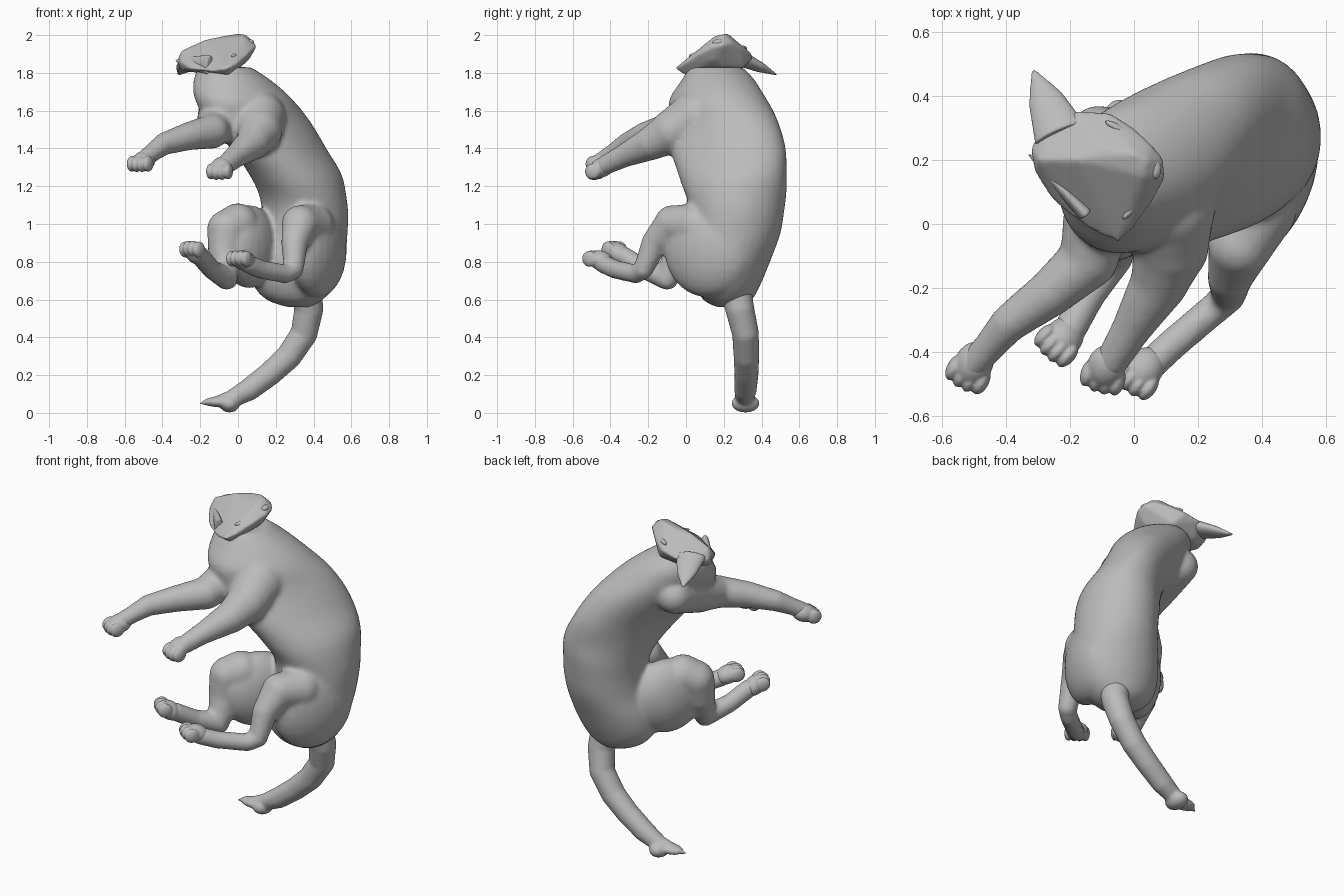
import bpy, bmesh, math
from mathutils import Vector, Matrix

cube = bpy.data.objects.get("Cube")
if cube:
    bpy.data.objects.remove(cube)

grey = bpy.data.materials.new("fur_grey")
grey.use_nodes = True
COL = (0.5, 0.5, 0.5, 1)
grey.diffuse_color = COL
grey.node_tree.nodes["Principled BSDF"].inputs["Base Color"].default_value = COL


def ball(bm, c, r, turn=None):
    """Ellipsoid with centre c and radii r, optionally turned by a matrix."""
    m = Matrix.Translation(c) @ (turn or Matrix()) @ Matrix.Diagonal((*r, 1))
    bmesh.ops.create_uvsphere(bm, u_segments=24, v_segments=14, radius=1, matrix=m)


def cone(bm, a, b, ra, rb, squash=(1, 1)):
    """Tapered cylinder from a to b."""
    a, b = Vector(a), Vector(b)
    d = b - a
    m = (Matrix.Translation((a + b) / 2) @ d.to_track_quat('Z', 'Y').to_matrix().to_4x4()
         @ Matrix.Diagonal((*squash, 1, 1)))
    bmesh.ops.create_cone(bm, cap_ends=True, segments=20, radius1=ra, radius2=rb,
                          depth=d.length, matrix=m)


def limb(bm, pts):
    """Chain of rounded tapered segments through (x, y, z, radius) points."""
    for p in pts:
        ball(bm, p[:3], (p[3],) * 3)
    for p, q in zip(pts, pts[1:]):
        cone(bm, p[:3], q[:3], p[3], q[3])


def refine(rows, k=4):
    """Smooth in-between rows along a Catmull-Rom spline."""
    out = []
    for i in range(len(rows) - 1):
        p0, p1, p2, p3 = (rows[min(max(i + j, 0), len(rows) - 1)] for j in (-1, 0, 1, 2))
        for s in range(k):
            t = s / k
            out.append([b + t / 2 * (c - a + t * (2 * a - 5 * b + 4 * c - d
                                                  + t * (3 * (b - c) + d - a)))
                        for a, b, c, d in zip(p0, p1, p2, p3)])
    return out + [rows[-1]]


def slices(bm, rows, n=32):
    """Closed loft through level ellipses (z, cx, cy, long, short, angle of long axis)."""
    rings = []
    for z, cx, cy, a, b, ang in rows:
        spin = Matrix.Rotation(math.radians(ang), 3, 'Z')
        rings.append([bm.verts.new(Vector((cx, cy, z)) + spin @ Vector(
            (a * math.cos(2 * math.pi * i / n), b * math.sin(2 * math.pi * i / n), 0)))
            for i in range(n)])
    for lo, hi in zip(rings, rings[1:]):
        for i in range(n):
            j = (i + 1) % n
            bm.faces.new((lo[i], lo[j], hi[j], hi[i]))
    bm.faces.new(rings[0][::-1])
    bm.faces.new(rings[-1])


def finish(bm, name, voxel=0, smooth=0):
    """Make an object; voxel fuses overlapping volumes into one skin."""
    me = bpy.data.meshes.new(name)
    bm.to_mesh(me)
    bm.free()
    me.materials.append(grey)
    for p in me.polygons:
        p.use_smooth = True
    ob = bpy.data.objects.new(name, me)
    bpy.context.collection.objects.link(ob)
    if voxel:
        fuse = ob.modifiers.new("fuse", 'REMESH')
        fuse.mode = 'VOXEL'
        fuse.voxel_size = voxel
        fuse.use_smooth_shade = True
    if smooth:
        relax = ob.modifiers.new("relax", 'SMOOTH')
        relax.factor = 0.5
        relax.iterations = smooth


# Torso with the four legs fused in
bm = bmesh.new()
slices(bm, refine([
    (0.56, .32, .22, .06, .06, 90), (0.60, .30, .22, .13, .15, 90),
    (0.68, .30, .22, .175, .22, 90), (0.80, .32, .23, .215, .245, 90),
    (0.95, .35, .26, .24, .23, 90), (1.10, .352, .27, .255, .228, 82),
    (1.25, .31, .248, .30, .225, 62), (1.40, .215, .222, .34, .205, 57),
    (1.55, .105, .20, .335, .208, 48), (1.66, .03, .17, .295, .215, 45),
    (1.76, -.03, .17, .215, .185, 35), (1.83, -.07, .16, .14, .14, 30)]))
# Haunches
ball(bm, (.42, .12, .865), (.13, .25, .255), Matrix.Rotation(math.radians(-24), 4, 'Z'))
ball(bm, (.06, .10, .88), (.13, .22, .22), Matrix.Rotation(math.radians(-30), 4, 'Z'))
# Hind legs, left then right
limb(bm, [(.39, .05, .99, .12), (.33, -.07, 1.0, .10), (.30, -.165, .90, .072),
          (.295, -.225, .76, .053), (.25, -.265, .735, .05), (.12, -.375, .76, .05),
          (.05, -.44, .79, .05)])
limb(bm, [(.0, .03, 1.0, .11), (-.06, -.01, .97, .105), (-.07, -.03, .86, .09),
          (-.06, -.10, .71, .06), (-.14, -.22, .76, .052), (-.2, -.33, .83, .052)])
# Forelegs with shoulders, left then right
limb(bm, [(.11, .05, 1.56, .145), (.115, -.07, 1.49, .12), (.08, -.18, 1.43, .092),
          (-.01, -.33, 1.36, .062), (-.07, -.43, 1.31, .052)])
limb(bm, [(-.11, .27, 1.60, .10), (-.11, .04, 1.53, .11), (-.14, -.11, 1.49, .092),
          (-.26, -.215, 1.465, .075), (-.39, -.31, 1.425, .06), (-.45, -.38, 1.38, .05),
          (-.50, -.44, 1.34, .047)])
finish(bm, "body_and_legs", 0.013, 8)

# Paws: a pad and four spread toes
PAWS = {"left_fore_paw": ((-.09, -.455, 1.295), (-.25, -.8, -.4)),
        "right_fore_paw": ((-.505, -.445, 1.33), (-.45, -.85, -.25)),
        "left_hind_paw": ((.025, -.46, .81), (-.55, -.75, .3)),
        "right_hind_paw": ((-.225, -.36, .85), (-.5, -.55, .55))}
for name, (centre, way) in PAWS.items():
    d = Vector(way).normalized()
    s = d.cross(Vector((0, 0, 1))).normalized()
    u = s.cross(d)
    turn = Matrix((s, d, u)).transposed().to_4x4()
    c = Vector(centre)
    bm = bmesh.new()
    ball(bm, c - d * .012, (.06, .072, .052), turn)
    for k in (-1.5, -.5, .5, 1.5):
        tip = c + s * k * .032 + d * (.042 - .008 * abs(k)) - u * .004
        ball(bm, tip, (.023, .044, .042), turn)
    finish(bm, name, 0.006, 2)

# Tail, curving down and to the right, with a broad tuft and a flat point
bm = bmesh.new()
limb(bm, [(.36, .26, .66, .085), (.375, .285, .55, .077), (.35, .315, .42, .071),
          (.27, .32, .30, .068), (.17, .32, .208, .064), (.06, .315, .125, .06),
          (-.03, .31, .075, .048), (-.09, .30, .065, .034), (-.2, .29, .05, .008)])
ball(bm, (-.045, .315, .05), (.055, .075, .048))
ball(bm, (-.10, .30, .058), (.085, .05, .028))
finish(bm, "tail", 0.01, 3)

# Head: a wedge wrapped around its main corners (rim, crown, underside)
bm = bmesh.new()
corners = [(-.31, .16, 1.86), (-.325, .24, 1.86), (-.275, .315, 1.87), (-.18, .355, 1.88),
           (-.08, .35, 1.9), (.0, .3, 1.93), (.055, .25, 1.96), (.095, .2, 1.95),
           (.1, .14, 1.94), (.055, .06, 1.9), (.0, -.015, 1.85), (-.05, -.06, 1.825),
           (-.15, -.015, 1.81), (-.25, .065, 1.82),
           (.0, .22, 2.01), (.04, .2, 2.005), (.03, .15, 1.995), (-.1, .24, 1.985),
           (-.18, .2, 1.975), (-.3, .2, 1.92),
           (-.3, .2, 1.81), (-.05, .0, 1.785), (-.2, .28, 1.8), (.0, .2, 1.82),
           (-.03, .3, 1.83), (.06, .15, 1.87)]
bmesh.ops.convex_hull(bm, input=[bm.verts.new(p) for p in corners])
finish(bm, "head", 0.009, 10)

# Nose tip and closed eyelids
for name, c, r, a in [("nose", (.065, .17, 1.96), (.02, .03, .018), 0),
                      ("left_eyelid", (-.005, .05, 1.89), (.045, .012, .015), 50),
                      ("right_eyelid", (-.05, .298, 1.93), (.045, .012, .015), -30)]:
    bm = bmesh.new()
    ball(bm, c, r, Matrix.Rotation(math.radians(a), 4, 'Z'))
    finish(bm, name)

# Ears: flattened leaf shapes, the left one folded along the head
for name, a, b, r, sq in [
        ("right_ear", (-.23, .28, 1.88), (-.315, .48, 1.79), .085, (1, .5)),
        ("left_ear", (-.15, .03, 1.84), (-.33, .22, 1.865), .055, (.45, 1))]:
    mid = Vector(a).lerp(Vector(b), .55)
    bm = bmesh.new()
    cone(bm, a, mid, r, r * .65, sq)
    cone(bm, mid, b, r * .65, .007, sq)
    finish(bm, name, 0.006, 3)
